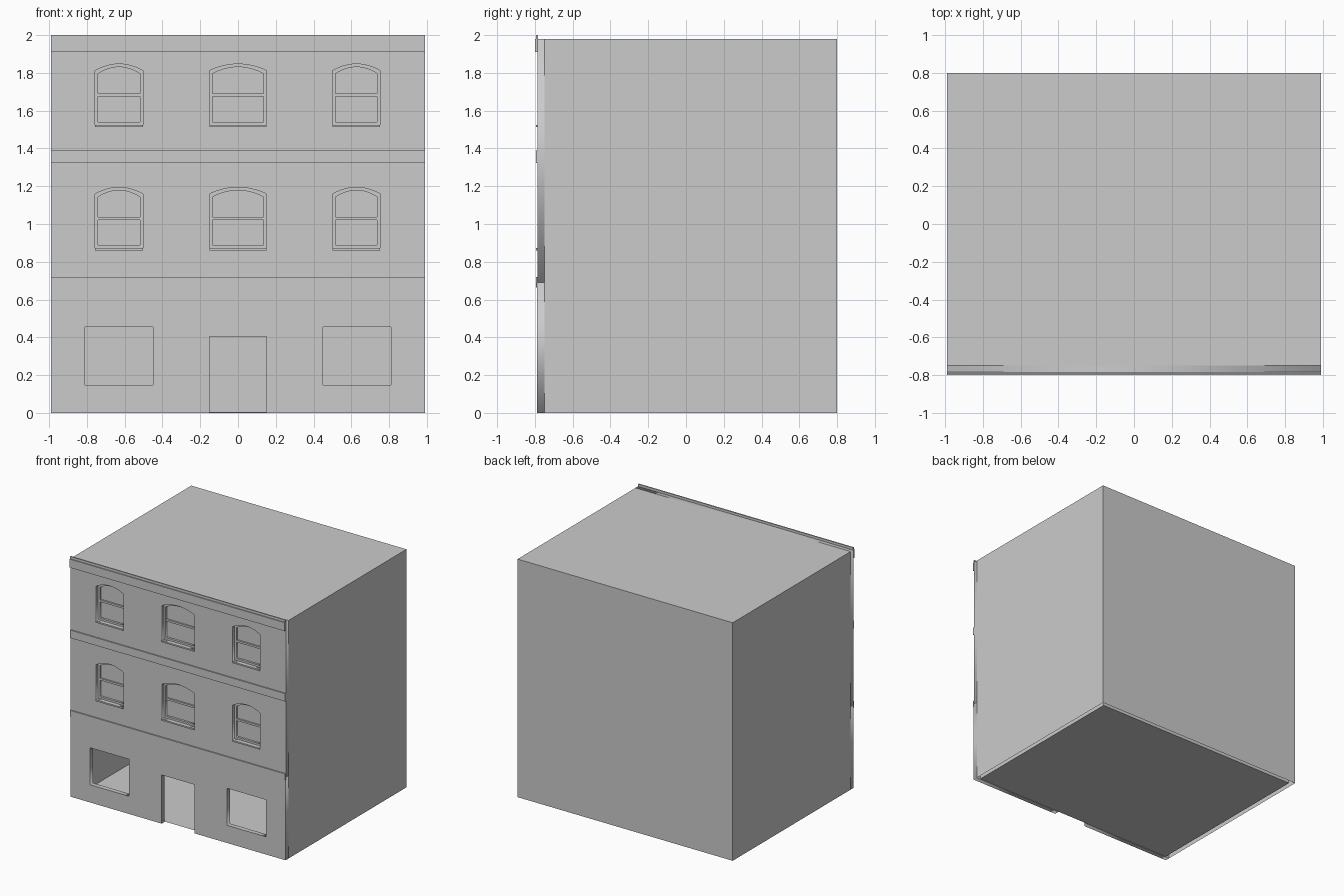
import bpy, bmesh, math
from mathutils import Matrix

if "Cube" in bpy.data.objects:
    bpy.data.objects.remove(bpy.data.objects["Cube"])

W, BACK, FRONT, TOP = 0.99, 0.80, -0.785, 1.98
T = 0.035                      # wall thickness
INNER = FRONT + T              # inner face of the front wall


def box(name, x0, x1, y0, y1, z0, z1, skip=()):
    """Box, optionally without the faces whose normals are in skip."""
    bm = bmesh.new()
    bmesh.ops.create_cube(bm, size=1)
    bm.normal_update()
    drop = [f for f in bm.faces if tuple(round(c) for c in f.normal) in skip]
    if drop:
        bmesh.ops.delete(bm, geom=drop, context='FACES')
    for v in bm.verts:
        v.co = (x1 if v.co.x > 0 else x0,
                y1 if v.co.y > 0 else y0,
                z1 if v.co.z > 0 else z0)
    me = bpy.data.meshes.new(name)
    bm.to_mesh(me)
    bm.free()
    ob = bpy.data.objects.new(name, me)
    bpy.context.collection.objects.link(ob)
    return ob


def slab(name, outlines, y0, y1):
    """Extrude x-z outlines (first is the outer edge, others are holes)."""
    cu = bpy.data.curves.new(name, 'CURVE')
    cu.dimensions = '2D'
    cu.fill_mode = 'BOTH'
    cu.extrude = (y1 - y0) / 2
    for pts in outlines:
        sp = cu.splines.new('POLY')
        sp.points.add(len(pts) - 1)
        for p, (x, z) in zip(sp.points, pts):
            p.co = (x, z, 0, 1)
        sp.use_cyclic_u = True
    tmp = bpy.data.objects.new(name + "_outline", cu)
    bpy.context.collection.objects.link(tmp)
    bpy.context.view_layer.update()
    me = bpy.data.meshes.new_from_object(
        tmp.evaluated_get(bpy.context.evaluated_depsgraph_get()))
    bpy.data.objects.remove(tmp)
    me.transform(Matrix.Translation((0, (y0 + y1) / 2, 0))
                 @ Matrix.Rotation(math.pi / 2, 4, 'X'))
    ob = bpy.data.objects.new(name, me)
    bpy.context.collection.objects.link(ob)
    return ob


def rect(x0, x1, z0, z1):
    return [(x0, z0), (x1, z0), (x1, z1), (x0, z1)]


def arch(cx, half, z0, spring, rise=0.035, n=12):
    pts = [(cx - half, z0), (cx + half, z0)]
    for i in range(n + 1):
        u = 1 - 2 * i / n
        pts.append((cx + half * u, spring + rise * (1 - u * u)))
    return pts


# Outer walls and roof, open underneath
box("outer_walls_and_roof", -W, W, INNER, BACK, 0, TOP,
    skip=((0, -1, 0), (0, 0, -1)))

# Inner lining: floor, side walls, back wall and ceiling
lining = box("interior_lining", -W + T, W - T, INNER, BACK - T, 0.003, TOP - T,
             skip=((0, -1, 0),))
lining.data.flip_normals()

# Ground floor front with door notch and two shop windows
D = 0.15
ground = [(-W, 0), (-D, 0), (-D, 0.405), (D, 0.405), (D, 0), (W, 0),
          (W, 0.69), (-W, 0.69)]
slab("ground_floor_front",
     [ground, rect(-0.81, -0.45, 0.147, 0.455), rect(0.45, 0.81, 0.147, 0.455)],
     FRONT - 0.004, INNER)

# Upper front with arched openings
windows = [(cx, half, z) for z in (0.872, 1.525)
           for cx, half in ((-0.63, 0.126), (0, 0.151), (0.627, 0.126))]
slab("upper_front",
     [rect(-W, W, 0.69, TOP)]
     + [arch(cx, h, z, z + 0.287) for cx, h, z in windows],
     FRONT, INNER)

# Sash windows: frame, meeting rail, panes and sill
for i, (cx, h, z) in enumerate(windows, 1):
    f = 0.016
    slab(f"window_frame_{i}",
         [arch(cx, h, z, z + 0.287),
          arch(cx, h - f, z + f, z + 0.287 - f)],
         INNER - 0.010, INNER + 0.018)
    box(f"meeting_rail_{i}", cx - h + f, cx + h - f,
        INNER - 0.006, INNER + 0.014, z + 0.150, z + 0.166)
    slab(f"window_pane_{i}", [arch(cx, h - f, z + f, z + 0.287 - f)],
         INNER + 0.008, INNER + 0.012)
    box(f"window_sill_{i}", cx - h, cx + h, FRONT - 0.010, INNER - 0.010,
        z - 0.012, z)

# Moulding bands, cornice and parapet cap
box("lower_band", -W, W, FRONT - 0.010, FRONT, 0.665, 0.72)
box("middle_band", -W, W, FRONT - 0.010, FRONT, 1.323, 1.388)
box("cornice", -W, W, -0.80, FRONT, 1.91, TOP)
box("parapet_cap", -W, W, FRONT - 0.008, FRONT + 0.002, TOP, 2.0)
